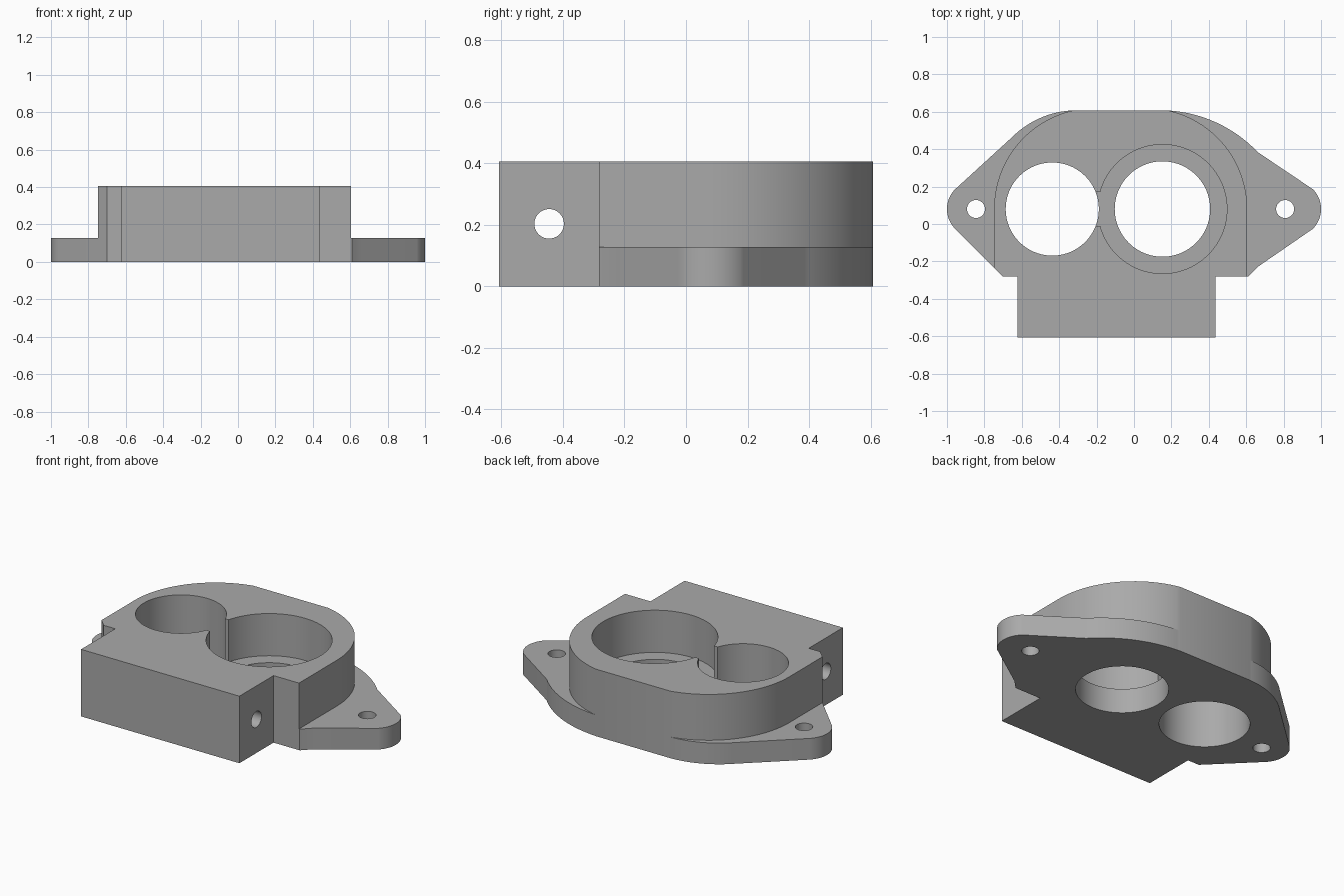
import bpy
import bmesh
from math import cos, sin, radians
from mathutils import Matrix, Vector

cube = bpy.data.objects.get("Cube")
if cube:
    bpy.data.objects.remove(cube, do_unlink=True)

AXIS_Y = 0.08      # centre line of bores and mounting ears
TOP = 0.405
FLANGE_TOP = 0.128
FLOOR = 0.15       # floor of the counterbore
BACK, STEP, FRONT = 0.608, -0.282, -0.608

metal = bpy.data.materials.new("machined grey")
metal.use_nodes = True
grey = (0.4, 0.4, 0.4, 1)
metal.diffuse_color = grey
metal.node_tree.nodes["Principled BSDF"].inputs["Base Color"].default_value = grey


def add_object(name, bm):
    bmesh.ops.recalc_face_normals(bm, faces=bm.faces)
    mesh = bpy.data.meshes.new(name)
    bm.to_mesh(mesh)
    bm.free()
    mesh.materials.append(metal)
    ob = bpy.data.objects.new(name, mesh)
    bpy.context.collection.objects.link(ob)
    return ob


def arc(cx, cy, r, start, end, steps=20):
    angles = [radians(start + (end - start) * i / steps) for i in range(steps + 1)]
    return [(cx + r * cos(a), cy + r * sin(a)) for a in angles]


def prism(name, outline, z0, z1):
    bm = bmesh.new()
    face = bm.faces.new([bm.verts.new((x, y, z0)) for x, y in outline])
    ext = bmesh.ops.extrude_face_region(bm, geom=[face])
    verts = [v for v in ext["geom"] if isinstance(v, bmesh.types.BMVert)]
    bmesh.ops.translate(bm, verts=verts, vec=Vector((0, 0, z1 - z0)))
    return add_object(name, bm)


def cylinder(name, centre, r, length, axis="Z", sides=96):
    bm = bmesh.new()
    turn = Matrix.Rotation(radians(90), 4, "Y") if axis == "X" else Matrix()
    bmesh.ops.create_cone(bm, cap_ends=True, segments=sides, radius1=r, radius2=r,
                          depth=length, matrix=Matrix.Translation(centre) @ turn)
    return add_object(name, bm)


def combine(target, tool, operation):
    mod = target.modifiers.new(operation.lower(), "BOOLEAN")
    mod.operation, mod.object, mod.solver = operation, tool, "EXACT"
    bpy.context.view_layer.objects.active = target
    bpy.ops.object.modifier_apply(modifier=mod.name)
    bpy.data.objects.remove(tool, do_unlink=True)


# Front block outline, shared by flange and raised body
block = [(0.435, STEP), (0.435, FRONT), (-0.623, FRONT), (-0.623, STEP), (-0.70, STEP)]

# Raised body: two big rounds trimmed flat at the back
body_outline = (block + [(-0.748, -0.234)]
                + arc(-0.208, AXIS_Y, 0.54, 180, 102.1, 32)
                + arc(0.065, AXIS_Y, 0.54, 77.9, 0, 32) + [(0.605, STEP)])
housing = prism("valve_housing", body_outline, 0, TOP)

# Mounting flange with a rounded ear on each side
flange_outline = (block
                  + arc(-0.85, AXIS_Y, 0.15, 225, 135)
                  + arc(-0.305, 0.118, 0.49, 135, 90)
                  + arc(0.14, -0.112, 0.72, 90, 43.5, 28)
                  + arc(0.85, AXIS_Y, 0.15, 45, -45)
                  + [(0.663, -0.228), (0.61, STEP)])
flange = prism("mounting_flange", flange_outline, 0, FLANGE_TOP)
combine(housing, flange, "UNION")

# Round bores, counterbore and ear holes
for name, x, r, z0 in (("small_bore", -0.437, 0.249, -0.2),
                       ("large_bore", 0.152, 0.255, -0.2),
                       ("counterbore", 0.152, 0.345, FLOOR),
                       ("left_ear_hole", 0.808, 0.048, -0.2),
                       ("right_ear_hole", -0.845, 0.048, -0.2)):
    z1 = TOP + 0.2
    tool = cylinder(name, (x, AXIS_Y, (z0 + z1) / 2), r, z1 - z0)
    combine(housing, tool, "DIFFERENCE")

# Passage joining the two bores
passage = prism("passage", [(-0.25, -0.01), (-0.12, -0.01), (-0.12, 0.17), (-0.25, 0.17)],
                FLOOR, TOP + 0.2)
combine(housing, passage, "DIFFERENCE")

# Cross hole through the front block
cross = cylinder("cross_hole", (-0.1, -0.445, 0.203), 0.048, 2.4, "X", 48)
combine(housing, cross, "DIFFERENCE")

# Smooth the round walls, keep machined edges sharp
bpy.ops.object.select_all(action="DESELECT")
housing.select_set(True)
bpy.context.view_layer.objects.active = housing
bpy.ops.object.shade_smooth_by_angle(angle=radians(25))
